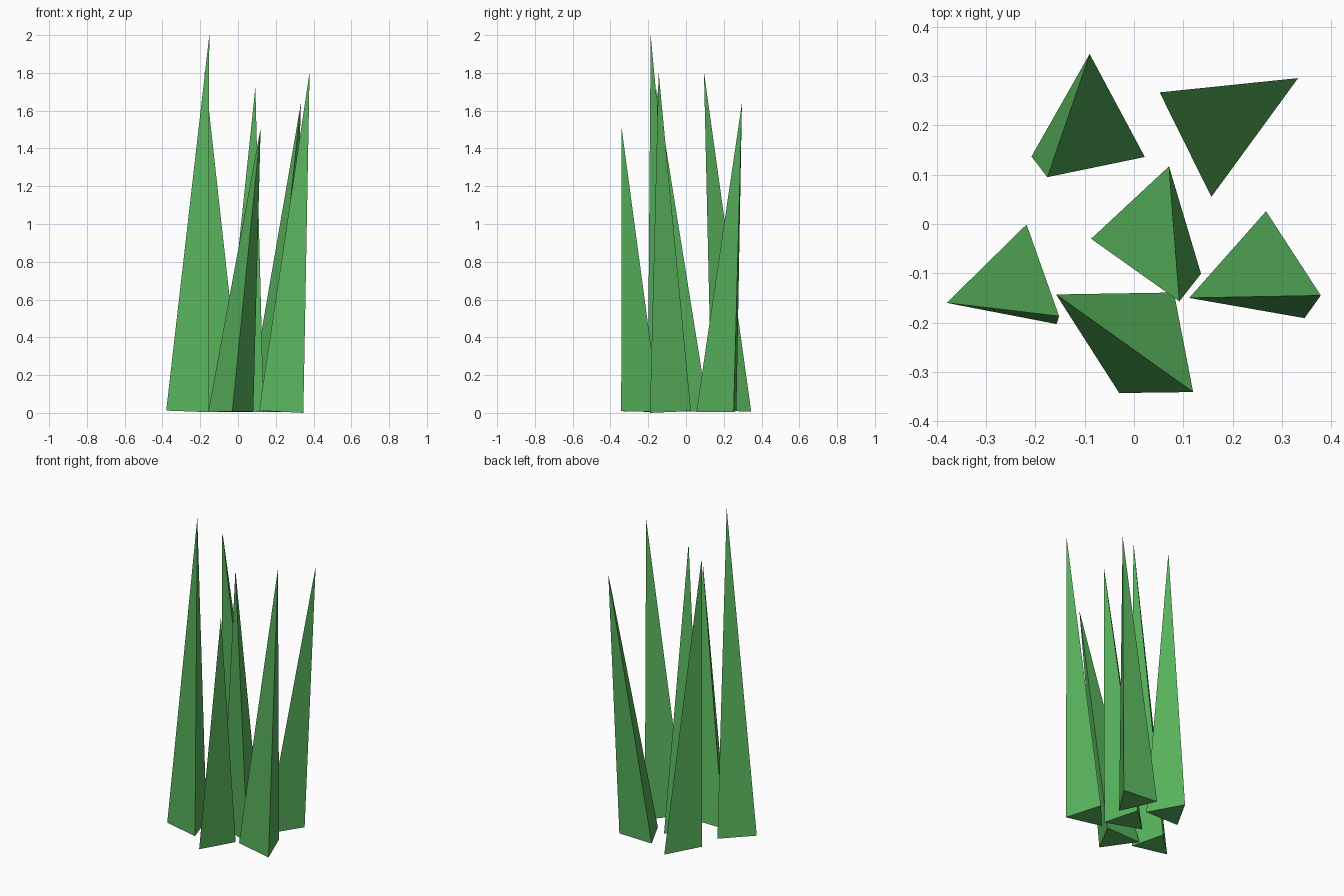
import bpy, bmesh

green = bpy.data.materials.new("grass_green")
green.diffuse_color = (0.10, 0.46, 0.11, 1)


def blade(name, base, tip):
    """Three-sided spike: a triangular base drawn out to a leaning tip."""
    bm = bmesh.new()
    a, b, c = [bm.verts.new(p) for p in base]
    t = bm.verts.new(tip)
    for face in ((a, b, c), (a, b, t), (b, c, t), (c, a, t)):
        bm.faces.new(face)
    bmesh.ops.recalc_face_normals(bm, faces=bm.faces)
    mesh = bpy.data.meshes.new(name)
    bm.to_mesh(mesh)
    bm.free()
    mesh.materials.append(green)
    bpy.context.collection.objects.link(bpy.data.objects.new(name, mesh))


# Back pair
blade("grass_blade_back_left",
      [(-0.09, 0.345, 0.008), (-0.208, 0.137, 0.01), (0.022, 0.136, 0.01)],
      (-0.176, 0.095, 1.805))
blade("grass_blade_back_right",
      [(0.052, 0.267, 0.01), (0.157, 0.055, 0.004), (0.287, 0.252, 0.005)],
      (0.333, 0.296, 1.64))
# Middle row
blade("grass_blade_left",
      [(-0.218, -0.001, 0.01), (-0.38, -0.16, 0.012), (-0.157, -0.203, 0.004)],
      (-0.152, -0.187, 2.0))
blade("grass_blade_centre",
      [(0.071, 0.117, 0.01), (-0.087, -0.03, 0.01), (0.136, -0.101, 0.005)],
      (0.092, -0.157, 1.725))
blade("grass_blade_right",
      [(0.268, 0.026, 0.01), (0.112, -0.15, 0.012), (0.346, -0.191, 0.0)],
      (0.379, -0.145, 1.805))
# Front
blade("grass_blade_front",
      [(-0.158, -0.143, 0.004), (0.081, -0.139, 0.006), (-0.03, -0.343, 0.009)],
      (0.12, -0.341, 1.51))
